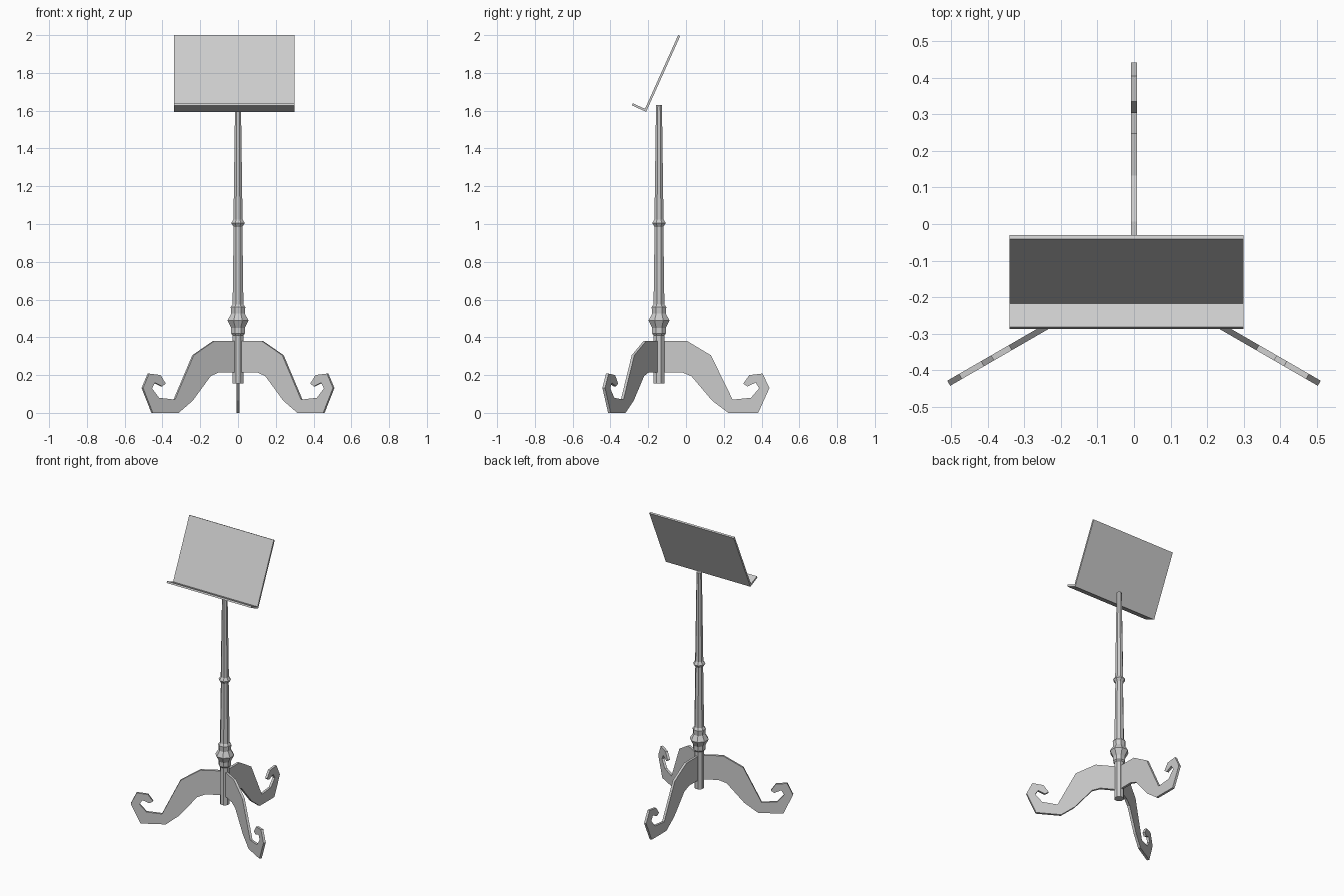
import bpy, bmesh, math
from mathutils import Vector, Matrix

old = bpy.data.objects.get("Cube")
if old:
    bpy.data.objects.remove(old, do_unlink=True)

GREY = (0.6, 0.6, 0.6, 1)
mat = bpy.data.materials.new("light grey")
mat.use_nodes = True
mat.diffuse_color = GREY
mat.node_tree.nodes["Principled BSDF"].inputs["Base Color"].default_value = GREY

POLE_Y = -0.143


def finish(name, bm, matrix=Matrix()):
    bmesh.ops.recalc_face_normals(bm, faces=bm.faces)
    mesh = bpy.data.meshes.new(name)
    bm.to_mesh(mesh)
    bm.free()
    mesh.transform(matrix)
    mesh.materials.append(mat)
    obj = bpy.data.objects.new(name, mesh)
    bpy.context.collection.objects.link(obj)
    return obj


def extrude_profile(name, points, start, end, matrix=Matrix()):
    """Closed outline in the yz plane, extruded along x."""
    bm = bmesh.new()
    face = bm.faces.new([bm.verts.new((start, y, z)) for y, z in points])
    ext = bmesh.ops.extrude_face_region(bm, geom=[face])
    moved = [v for v in ext["geom"] if isinstance(v, bmesh.types.BMVert)]
    bmesh.ops.translate(bm, verts=moved, vec=(end - start, 0, 0))
    return finish(name, bm, matrix)


def lathe(name, profile, sides, matrix):
    """Stack of rings from (radius, height) pairs, capped at both ends."""
    bm = bmesh.new()
    rings = []
    for r, z in profile:
        angles = [(i + 0.5) * math.tau / sides for i in range(sides)]
        rings.append([bm.verts.new((r * math.cos(a), r * math.sin(a), z)) for a in angles])
    for low, high in zip(rings, rings[1:]):
        for i in range(sides):
            j = (i + 1) % sides
            bm.faces.new((low[i], low[j], high[j], high[i]))
    bm.faces.new(rings[0])
    bm.faces.new(rings[-1])
    return finish(name, bm, matrix)


# Turned pole with collars
pole = [(0.031, 0.155), (0.031, 0.41), (0.039, 0.42), (0.039, 0.45),
        (0.06, 0.49), (0.039, 0.525), (0.042, 0.56), (0.031, 0.575),
        (0.025, 0.985), (0.039, 1.005), (0.026, 1.025), (0.017, 1.63)]
lathe("pole", pole, 8, Matrix.Translation((0, POLE_Y, 0)))

# Three flat scrolled legs
leg = [(0, 0.38), (0.15, 0.38), (0.275, 0.305), (0.39, 0.07), (0.487, 0.08),
       (0.53, 0.13), (0.512, 0.16), (0.468, 0.14), (0.446, 0.155), (0.478, 0.2),
       (0.548, 0.208), (0.585, 0.132), (0.525, 0), (0.367, 0), (0.281, 0.065),
       (0.171, 0.195), (0.12, 0.215), (0, 0.215)]
for name, angle in (("back_leg", 0), ("right_leg", 120), ("left_leg", 240)):
    place = Matrix.Translation((0, POLE_Y, 0)) @ Matrix.Rotation(math.radians(angle), 4, "Z")
    extrude_profile(name, leg, -0.008, 0.008, place)

# Tilted desk with a ledge along its lower edge
corner = Vector((-0.211, 1.594))
up = Vector((0.41, 0.912))
out = Vector((-0.912, 0.41))
thick, height, depth = 0.012, 0.44, 0.083
desk = [corner + up * u + out * o for u, o in
        ((0, 0), (height, 0), (height, thick), (thick, thick), (thick, depth), (0, depth))]
extrude_profile("desk", desk, -0.34, 0.30)
